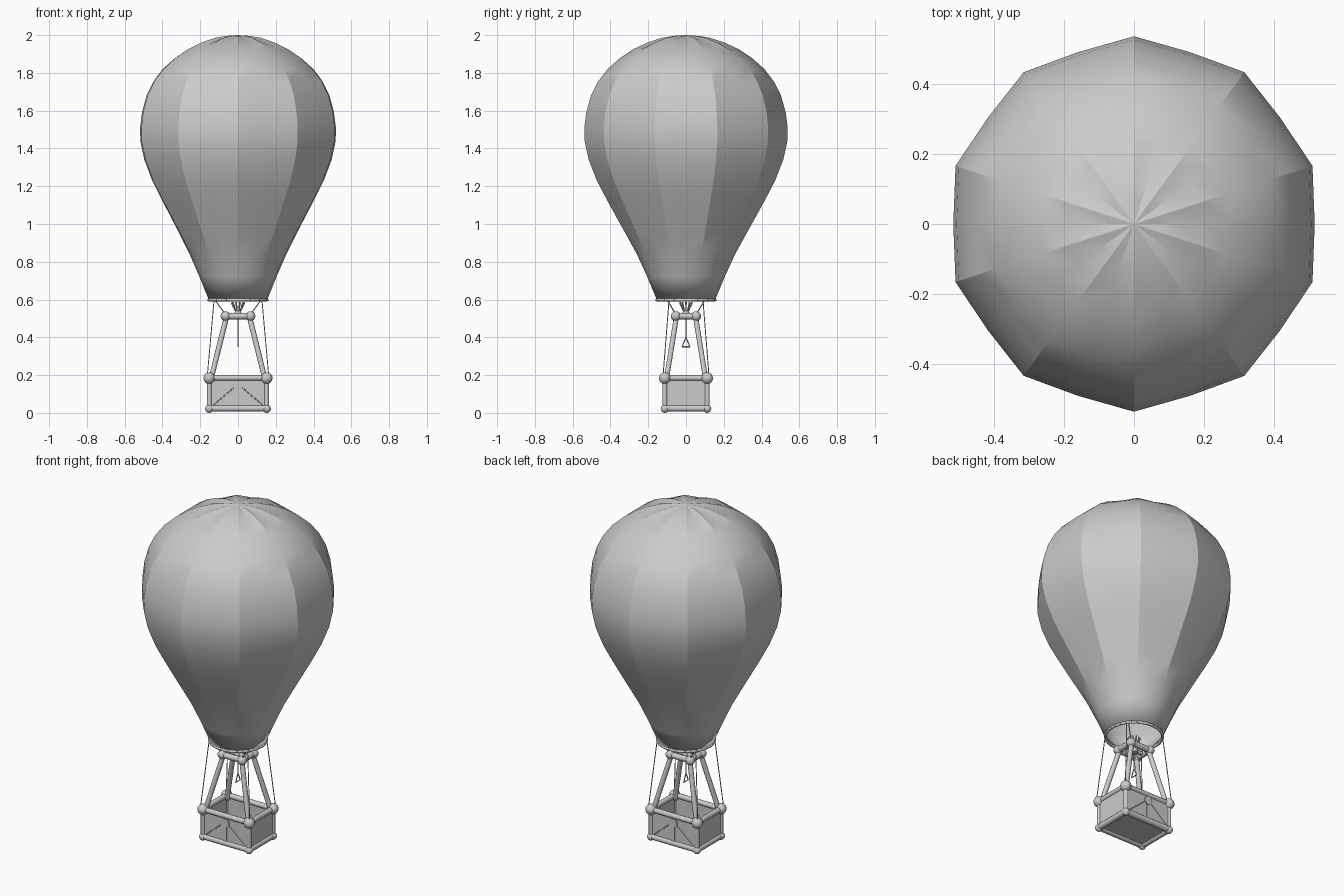
import bpy, bmesh, math
from mathutils import Vector, Matrix

cube = bpy.data.objects.get("Cube")
if cube:
    bpy.data.objects.remove(cube, do_unlink=True)

grey = bpy.data.materials.new("plain grey")
COLOUR = (0.6, 0.6, 0.6, 1.0)
grey.diffuse_color = COLOUR
grey.use_nodes = True
grey.node_tree.nodes["Principled BSDF"].inputs["Base Color"].default_value = COLOUR


def finish(name, bm, angle=40):
    mesh = bpy.data.meshes.new(name)
    bm.to_mesh(mesh)
    bm.free()
    mesh.materials.append(grey)
    obj = bpy.data.objects.new(name, mesh)
    bpy.context.collection.objects.link(obj)
    bpy.ops.object.select_all(action='DESELECT')
    obj.select_set(True)
    bpy.context.view_layer.objects.active = obj
    bpy.ops.object.shade_smooth_by_angle(angle=math.radians(angle))
    return obj


def tube(bm, a, b, r, r2=None, sides=10):
    a, b = Vector(a), Vector(b)
    d = b - a
    m = Matrix.Translation((a + b) / 2) @ d.to_track_quat('Z', 'Y').to_matrix().to_4x4()
    bmesh.ops.create_cone(bm, cap_ends=True, segments=sides, radius1=r,
                          radius2=r if r2 is None else r2, depth=d.length, matrix=m)


def ball(bm, p, r):
    bmesh.ops.create_uvsphere(bm, u_segments=12, v_segments=8, radius=r,
                              matrix=Matrix.Translation(p))


def box(bm, centre, size):
    bmesh.ops.create_cube(bm, size=1, matrix=Matrix.Translation(centre) @ Matrix.Diagonal((*size, 1)))


def corners(x, y, z):
    return [(x, y, z), (-x, y, z), (-x, -y, z), (x, -y, z)]


def loop(bm, pts, r, sides=10):
    for i, p in enumerate(pts):
        tube(bm, p, pts[(i + 1) % len(pts)], r, sides=sides)


# Envelope: ten gores, each with a middle column; (radius, height, middle ratio, middle drop)
profile = [(0.155, 0.60, 1.00, 0), (0.205, 0.72, 0.995, 0), (0.26, 0.84, 0.985, 0),
           (0.315, 0.94, 0.97, 0), (0.365, 1.03, 0.965, 0), (0.42, 1.13, 0.962, 0),
           (0.472, 1.23, 0.962, 0), (0.515, 1.34, 0.963, 0), (0.537, 1.44, 0.963, 0),
           (0.538, 1.51, 0.963, 0), (0.528, 1.59, 0.963, 0), (0.503, 1.68, 0.963, 0),
           (0.465, 1.755, 0.963, 0), (0.415, 1.82, 0.963, 0), (0.35, 1.878, 0.965, 0.003),
           (0.28, 1.925, 0.97, 0.008), (0.205, 1.96, 0.98, 0.011),
           (0.13, 1.985, 0.99, 0.011), (0.065, 1.996, 1.0, 0.005)]
N = 20
bm = bmesh.new()
rings = []
for r, z, ratio, drop in profile:
    ring = []
    for j in range(N):
        a = math.pi / 2 + j * math.tau / N
        k = ratio if j % 2 else 1
        ring.append(bm.verts.new((r * k * math.cos(a), r * k * math.sin(a),
                                  z - (drop if j % 2 else 0))))
    rings.append(ring)
for low, high in zip(rings, rings[1:]):
    for j in range(N):
        n = (j + 1) % N
        bm.faces.new((low[j], low[n], high[n], high[j]))
top = bm.verts.new((0, 0, 2.0))
for j in range(N):
    bm.faces.new((rings[-1][j], rings[-1][(j + 1) % N], top))
envelope = finish("envelope", bm, 22)
skin = envelope.modifiers.new("fabric thickness", 'SOLIDIFY')
skin.thickness = 0.006
skin.offset = -1

# Mouth ring
bm = bmesh.new()
loop(bm, [(0.155 * math.cos(t * math.tau / 32), 0.155 * math.sin(t * math.tau / 32), 0.598)
          for t in range(32)], 0.008, 8)
finish("mouth_ring", bm, 60)

# Basket shell: floor and four thin walls
BX, BY = 0.152, 0.112
bm = bmesh.new()
box(bm, (0, 0, 0.025), (2 * BX, 2 * BY, 0.012))
for s in (-1, 1):
    box(bm, (0, s * BY, 0.105), (2 * BX, 0.01, 0.16))
    box(bm, (s * BX, 0, 0.105), (0.01, 2 * BY, 0.16))
finish("basket_walls", bm)

# Basket frame: padded rails, corner posts and corner knobs
bm = bmesh.new()
loop(bm, corners(BX, BY, 0.024), 0.017)
finish("basket_lower_rail", bm)
bm = bmesh.new()
loop(bm, corners(BX, BY, 0.185), 0.015)
finish("basket_upper_rail", bm)
bm = bmesh.new()
for x, y, z in corners(BX, BY, 0):
    tube(bm, (x, y, 0.024), (x, y, 0.185), 0.013)
finish("basket_corner_posts", bm)
bm = bmesh.new()
for x, y, z in corners(BX, BY, 0):
    ball(bm, (x, y, 0.022), 0.022)
    ball(bm, (x, y, 0.184), 0.031)
finish("basket_corner_knobs", bm)

# Round badge, upright and sloping braces on the front and back
for s, side in ((-1, "front"), (1, "back")):
    bm = bmesh.new()
    y = s * (BY + 0.005)
    tube(bm, (0, y, 0.145), (0, y + s * 0.006, 0.145), 0.026, sides=20)
    box(bm, (0, y, 0.085), (0.02, 0.008, 0.10))
    for sx in (-1, 1):
        tube(bm, (sx * 0.015, y, 0.14), (sx * 0.13, y, 0.042), 0.0025, sides=6)
    finish(side + "_panel_trim", bm)

# Burner frame
FX, FY, FZ = 0.066, 0.054, 0.512
bm = bmesh.new()
loop(bm, corners(FX, FY, FZ), 0.017)
for p in corners(FX, FY, FZ):
    ball(bm, p, 0.026)
finish("burner_frame", bm)

# Poles between basket and burner frame
bm = bmesh.new()
for (x, y, z), (u, v, w) in zip(corners(0.14, 0.102, 0.19), corners(FX - 0.006, FY - 0.004, FZ)):
    tube(bm, (x, y, z), (u, v, w), 0.014)
finish("support_poles", bm)

# Burner: cross bar, core and splayed jets
bm = bmesh.new()
tube(bm, (-FX, 0, FZ), (FX, 0, FZ), 0.011)
tube(bm, (0, 0, 0.495), (0, 0, 0.545), 0.022, 0.016, 14)
for j in range(10):
    a = j * math.tau / 10
    c, s = math.cos(a), math.sin(a)
    tube(bm, (0.01 * c, 0.01 * s, 0.53), (0.034 * c, 0.034 * s, 0.585), 0.003, 0.005, 6)
finish("burner", bm)

# Ropes from the mouth ring to the basket and to the burner frame
bm = bmesh.new()
for p, q, f, g in zip(corners(0.127, 0.09, 0.595), corners(0.163, 0.122, 0.19),
                      corners(FX, FY, FZ + 0.01), corners(0.12, 0.098, 0.595)):
    tube(bm, p, q, 0.0025, sides=6)
    tube(bm, f, g, 0.003, sides=6)
finish("ropes", bm)

# Pull cord with triangular handle
bm = bmesh.new()
tube(bm, (0, 0, 0.50), (0, 0, 0.40), 0.0025, sides=6)
loop(bm, [(0, 0, 0.40), (0, -0.021, 0.35), (0, 0.021, 0.35)], 0.003, 6)
finish("pull_handle", bm)
